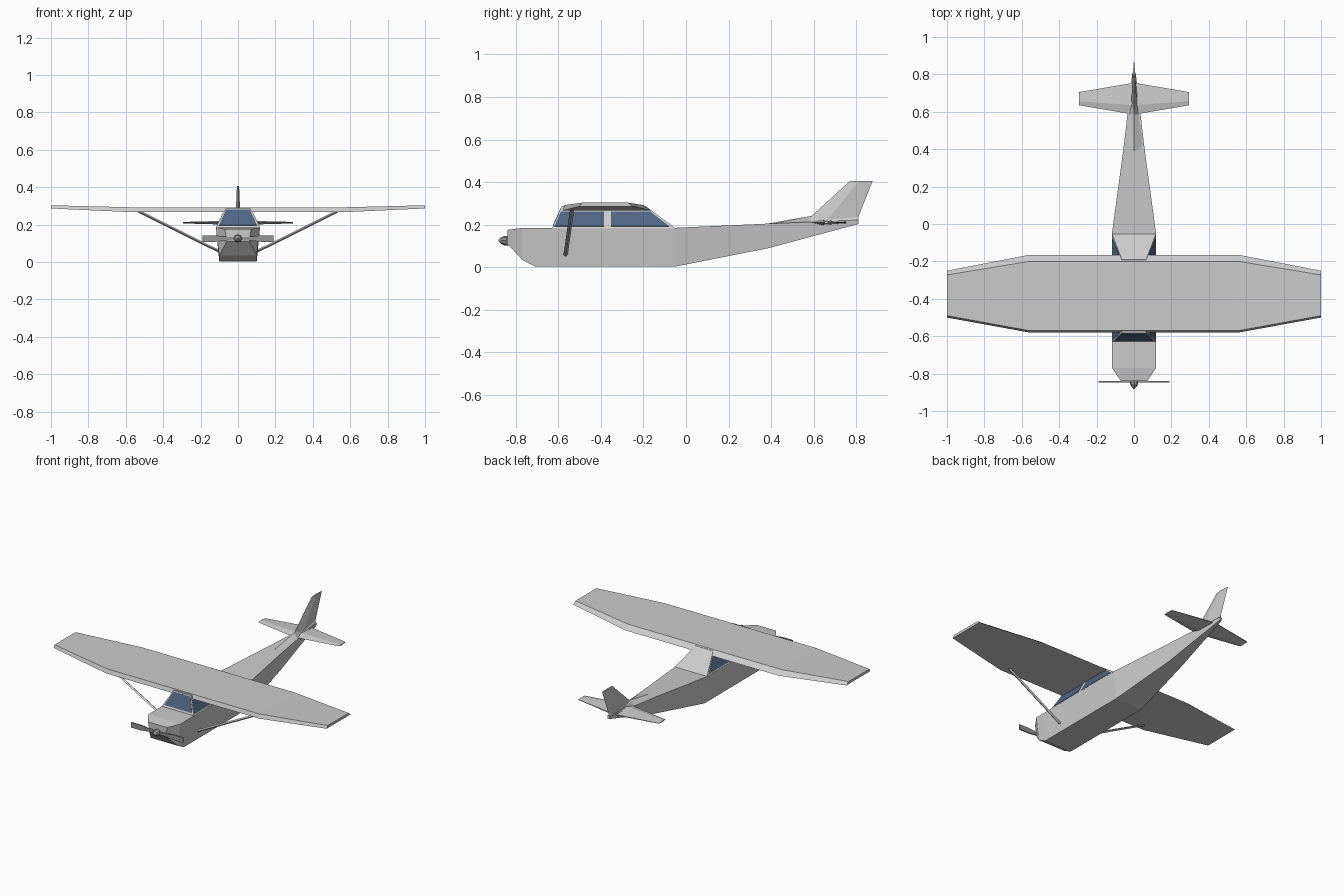
import bpy, bmesh, math
from mathutils import Vector

if "Cube" in bpy.data.objects:
    bpy.data.objects.remove(bpy.data.objects["Cube"])


def material(name, rgb):
    m = bpy.data.materials.new(name)
    m.diffuse_color = (*rgb, 1)
    m.use_nodes = True
    m.node_tree.nodes["Principled BSDF"].inputs["Base Color"].default_value = m.diffuse_color
    return m


GLASS = material("glass_blue", (0.08, 0.13, 0.22))
DARK = material("dark_metal", (0.3, 0.3, 0.3))


def loft(name, sections, mat=None):
    """Bridge equal-sized rings of points and cap both ends."""
    bm = bmesh.new()
    rings = [[bm.verts.new(p) for p in s] for s in sections]
    n = len(rings[0])
    for a, b in zip(rings, rings[1:]):
        for i in range(n):
            j = (i + 1) % n
            bm.faces.new((a[i], a[j], b[j], b[i]))
    bm.faces.new(rings[0])
    bm.faces.new(rings[-1])
    bmesh.ops.recalc_face_normals(bm, faces=bm.faces)
    me = bpy.data.meshes.new(name)
    bm.to_mesh(me)
    bm.free()
    ob = bpy.data.objects.new(name, me)
    bpy.context.collection.objects.link(ob)
    if mat:
        me.materials.append(mat)
    return ob


def pane(name, pts, offset):
    """Thin glass slab, pushed out of the cabin along offset."""
    d = Vector(offset)
    return loft(name, [[Vector(p) - d for p in pts], [Vector(p) + d for p in pts]], GLASS)


# Fuselage: y, half width top, half width bottom, z bottom, z top
body = [(-.84, .07, .06, .11, .175), (-.77, .118, .10, .035, .185),
        (-.71, .118, .10, .003, .185), (-.05, .118, .10, .003, .185),
        (.39, .058, .048, .09, .205), (.81, .009, .007, .203, .222)]
loft("fuselage", [[(-wb, y, zb), (wb, y, zb), (wt, y, zt), (-wt, y, zt)]
                  for y, wt, wb, zb, zt in body])

# Ridge on the rear fuselage leading into the fin
loft("tail_ridge", [[(-w, y, zb), (w, y, zb), (0, y, zt)] for y, w, zb, zt in
                    [(.39, .055, .2, .206), (.585, .03, .205, .24), (.81, .008, .21, .236)]])

# Cabin
loft("cabin", [[(-w, f, z), (w, f, z), (w, r, z), (-w, r, z)]
               for z, w, f, r in [(.183, .118, -.63, -.05), (.287, .065, -.583, -.19)]])

# Windows and windscreen
shield = []
for x, z in [(-.102, .196), (.102, .196), (.062, .281), (-.062, .281)]:
    shield.append((x, -.63 + (z - .183) * .452, z))
pane("windscreen", shield, (0, -.0015, .0007))
side_windows = {
    "front": [(-.618, .192), (-.385, .192), (-.385, .262), (-.588, .262)],
    "rear": [(-.353, .192), (-.08, .192), (-.168, .262), (-.353, .262)]}
for label, pts in side_windows.items():
    for side, s in (("left", -1), ("right", 1)):
        pane(f"{label}_{side}_window",
             [(s * (.118 - (z - .183) * .51), y, z) for y, z in pts], (s * .0015, 0, .0007))


# Wing: x, leading edge, trailing edge, z bottom, z top
def wing_section(x, le, te, zb, zt, ridge):
    return [(x, le, zb), (x, le + .01, zt), (x, te - ridge, zt), (x, te, zb)]


tip = (-.50, -.25, .286, .303, .022)
mid = (-.58, -.165, .266, .292, .035)
loft("wing", [wing_section(x, *s) for x, s in
              [(-1, tip), (-.56, mid), (.56, mid), (1, tip)]])


# Tailplane
def tail_section(x, le, te, h):
    z, m = .21, le + (te - le) * .3
    return [(x, le, z), (x, m, z + h), (x, te, z + h * .3),
            (x, te, z - h * .3), (x, m, z - h)]


loft("tailplane", [tail_section(*s) for s in
                   [(-.295, .635, .705, .004), (0, .585, .755, .012), (.295, .635, .705, .004)]])

# Fin
loft("fin", [[(0, le, z), (w, le + (te - le) * .4, z), (0, te, z), (-w, le + (te - le) * .4, z)]
             for z, le, te, w in [(.205, .56, .805, .014), (.236, .585, .81, .013),
                                  (.405, .77, .877, .006)]])

# Wing struts
for side, s in (("left", -1), ("right", 1)):
    loft(f"{side}_wing_strut",
         [[(s * x, y - .01, z), (s * x, y, z + .008), (s * x, y + .01, z), (s * x, y, z - .008)]
          for x, y, z in [(.10, -.566, .056), (.535, -.535, .272)]])

# Propeller blades and spinner
for side, s in (("left", -1), ("right", 1)):
    loft(f"{side}_propeller_blade",
         [[(s * x, -.847, .125 - h), (s * x, -.839, .125 - h),
           (s * x, -.839, .125 + h), (s * x, -.847, .125 + h)]
          for x, h in [(0, .008), (.06, .01), (.12, .017), (.19, .017)]], DARK)
loft("spinner", [[(r * math.cos(i * math.pi / 4), y, .125 + r * math.sin(i * math.pi / 4))
                  for i in range(8)]
                 for y, r in [(-.83, .022), (-.855, .022), (-.87, .014), (-.881, .004)]], DARK)
